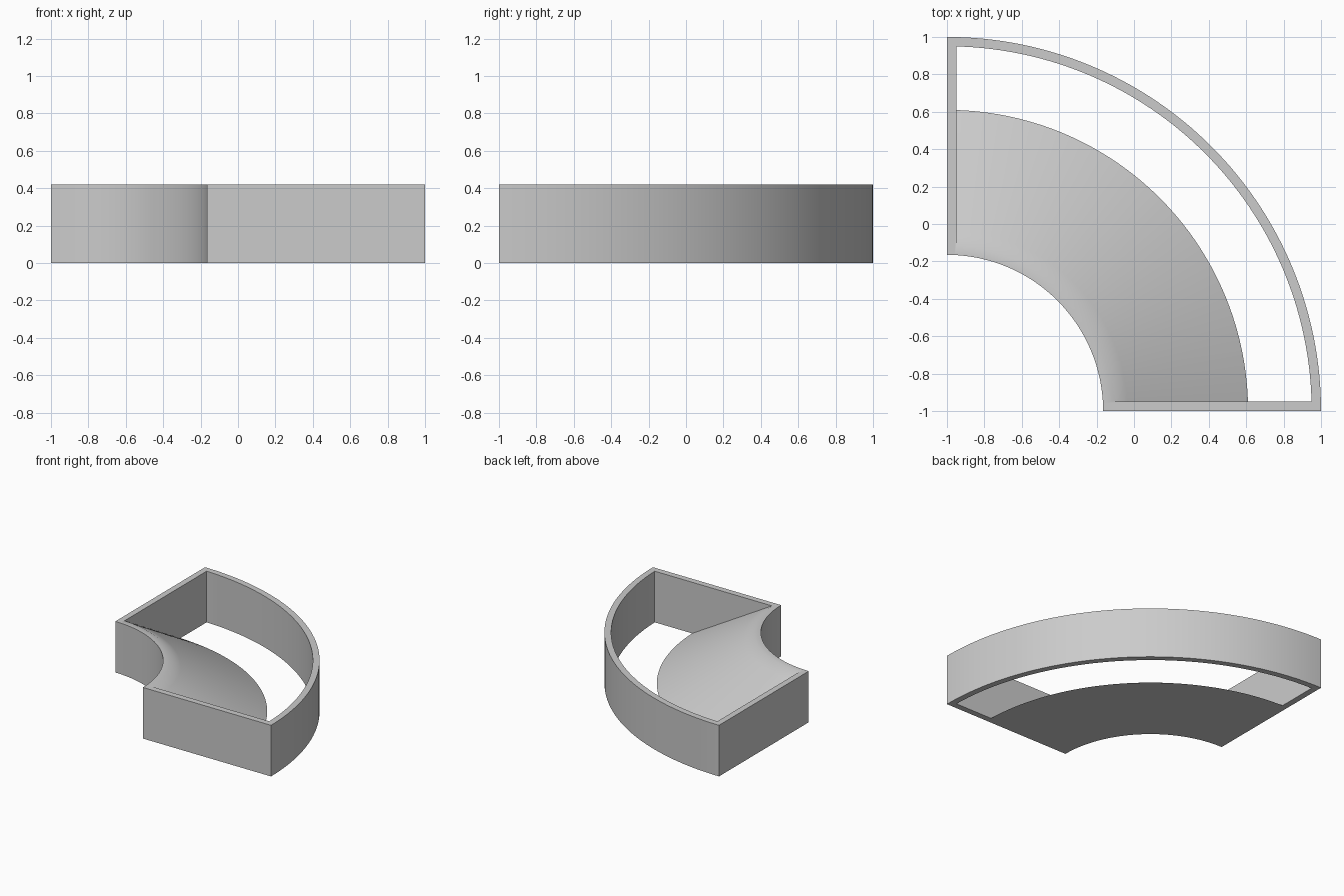
import bpy, bmesh, math

cube = bpy.data.objects.get("Cube")
if cube:
    bpy.data.objects.remove(cube, do_unlink=True)

# Main sizes: radii are measured from the corner where the two end walls would meet
HEIGHT, WALL, SEGMENTS = 0.42, 0.05, 64
R_IN, R_OUT, R_RAMP_FOOT = 0.835, 2.0, 1.61
R_RIM = R_IN + WALL
CENTRE = -1.0

grey = bpy.data.materials.new("light grey")
grey.use_nodes = True
grey.diffuse_color = (0.6, 0.6, 0.6, 1)
grey.node_tree.nodes["Principled BSDF"].inputs["Base Color"].default_value = (0.6, 0.6, 0.6, 1)


def quarter_sweep(name, profile, inset):
    """Sweep a closed (radius, z) profile a quarter turn, stopping inset short of both end planes."""
    bm = bmesh.new()
    rings = []
    for i in range(SEGMENTS + 1):
        ring = []
        for r, z in profile:
            start = math.asin(inset / r)
            a = start + (math.pi / 2 - 2 * start) * i / SEGMENTS
            ring.append(bm.verts.new((CENTRE + r * math.cos(a), CENTRE + r * math.sin(a), z)))
        rings.append(ring)
    n = len(profile)
    for a, b in zip(rings, rings[1:]):
        for k in range(n):
            bm.faces.new((a[k], a[(k + 1) % n], b[(k + 1) % n], b[k]))
    bm.faces.new(rings[0])
    bm.faces.new(rings[-1])
    bmesh.ops.recalc_face_normals(bm, faces=bm.faces)
    mesh = bpy.data.meshes.new(name)
    bm.to_mesh(mesh)
    bm.free()
    mesh.materials.append(grey)
    obj = bpy.data.objects.new(name, mesh)
    bpy.context.collection.objects.link(obj)
    return obj


def on_slope(r):
    """Point of the ramp line at radius r."""
    return r, HEIGHT * (R_RAMP_FOOT - r) / (R_RAMP_FOOT - R_RIM)


# Solid quarter ring
body = quarter_sweep("curved_tray", [(R_IN, 0), (R_OUT, 0), (R_OUT, HEIGHT), (R_IN, HEIGHT)], 0)

# Pocket that leaves the outer wall, the end walls and the sloping ramp
low = on_slope(R_RAMP_FOOT + 0.07)
high = on_slope(R_RIM - 0.07)
inner_face = R_OUT - WALL
pocket = quarter_sweep("pocket_cutter", [high, on_slope(R_RIM + 0.08), low,
                                         (inner_face, low[1]), (inner_face, high[1])], WALL)
pocket.hide_render = True
pocket.hide_viewport = True

cut = body.modifiers.new("pocket", "BOOLEAN")
cut.operation = "DIFFERENCE"
cut.solver = "EXACT"
cut.object = pocket

bpy.ops.object.select_all(action="DESELECT")
bpy.context.view_layer.objects.active = body
body.select_set(True)
bpy.ops.object.modifier_apply(modifier=cut.name)
bpy.data.objects.remove(pocket, do_unlink=True)

# Smooth curved faces, crisp wall edges
bpy.ops.object.shade_smooth_by_angle(angle=math.radians(35))
